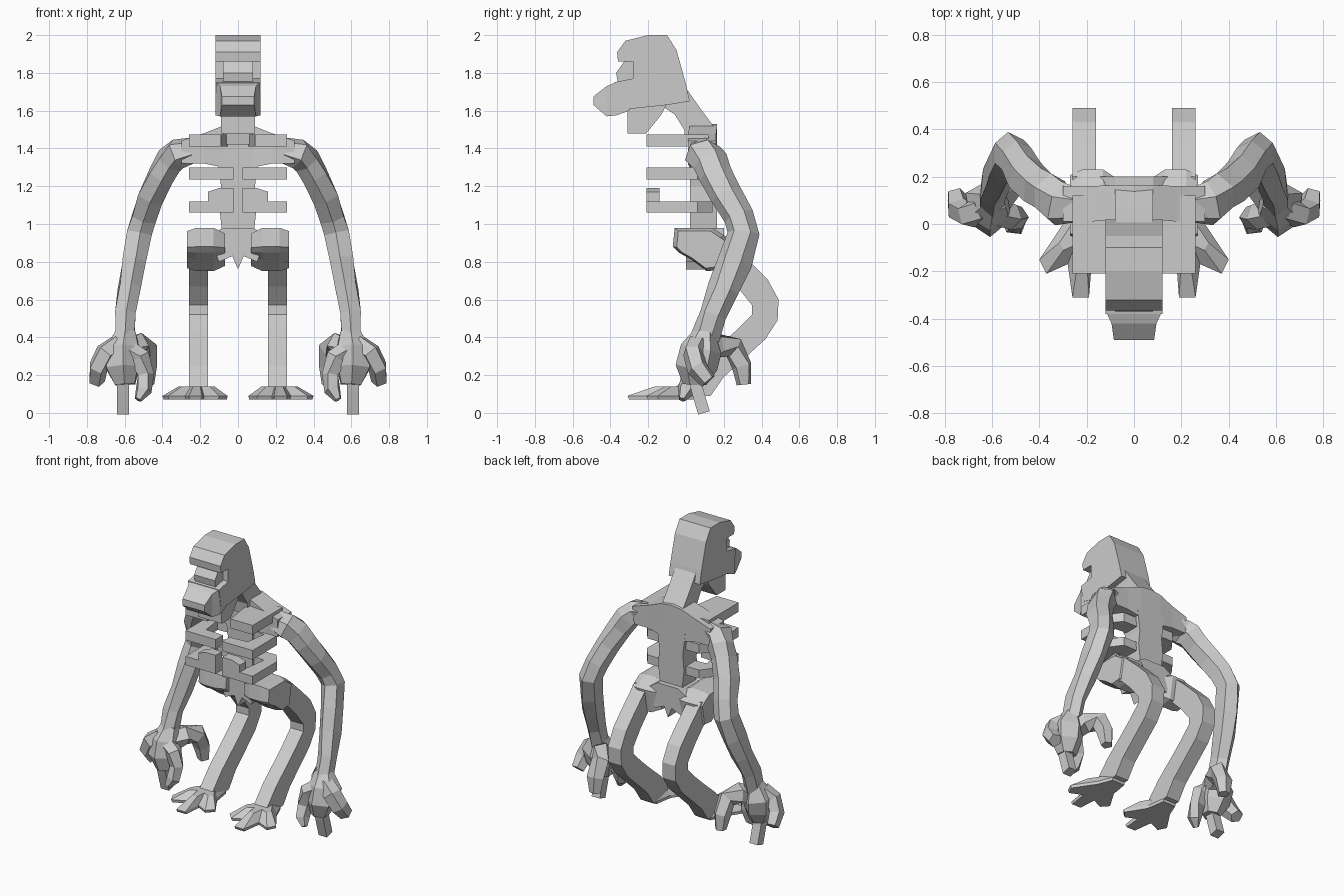
import bpy, bmesh, math, random
from mathutils import Vector

random.seed(4)


def finish(name, bm, mirror):
    bmesh.ops.recalc_face_normals(bm, faces=bm.faces)
    bmesh.ops.triangulate(bm, faces=[f for f in bm.faces if len(f.verts) > 4])
    me = bpy.data.meshes.new(name)
    bm.to_mesh(me)
    bm.free()
    ob = bpy.data.objects.new(name, me)
    bpy.context.collection.objects.link(ob)
    if mirror:
        ob.modifiers.new("mirror", "MIRROR").use_mirror_merge = False
    return ob


def loft(name, rings, mirror=False):
    """Skin a list of equal-length rings of points and cap both ends."""
    bm = bmesh.new()
    vs = [[bm.verts.new(p) for p in r] for r in rings]
    n = len(vs[0])
    for a, b in zip(vs, vs[1:]):
        for i in range(n):
            j = (i + 1) % n
            bm.faces.new((a[i], a[j], b[j], b[i]))
    bm.faces.new(vs[0])
    bm.faces.new(vs[-1])
    return finish(name, bm, mirror)


def side_prism(name, profile, x0, x1, mirror=False):
    """Extrude a (y, z) profile along x."""
    return loft(name, [[(x, y, z) for y, z in profile] for x in (x0, x1)], mirror)


def front_prism(name, profile, y0, y1, mirror=False):
    """Extrude an (x, z) profile along y."""
    return loft(name, [[(x, y, z) for x, z in profile] for y in (y0, y1)], mirror)


def plan_prism(name, profile, z0, z1, mirror=False):
    """Extrude an (x, y) profile along z."""
    return loft(name, [[(x, y, z) for x, y in profile] for z in (z0, z1)], mirror)


def limb(name, path, sides=6, rough=0.1, deep=1.0):
    """Mirrored faceted tube along (x, y, z, radius) points; deep widens it front to back."""
    pts = [Vector(p[:3]) for p in path]
    rings = []
    for i, p in enumerate(pts):
        t = (pts[min(i + 1, len(pts) - 1)] - pts[max(i - 1, 0)]).normalized()
        u = t.cross(Vector((0, 1, 0.3))).normalized()
        v = t.cross(u) * deep
        ring = []
        for k in range(sides):
            a = 2 * math.pi * (k + 0.5) / sides
            r = path[i][3] * (1 + random.uniform(-rough, rough))
            ring.append(p + r * (math.cos(a) * u + math.sin(a) * v))
        rings.append(ring)
    return loft(name, rings, True)


# Head: flat-sided skull with eye notch, brow bridge, tapering snout, jaw
side_prism("skull", [(-.365, 1.91), (-.32, 1.97), (-.2, 2), (-.1, 2), (-.05, 1.92), (0, 1.74),
                     (.02, 1.65), (-.1, 1.63), (-.29, 1.61), (-.36, 1.63), (-.38, 1.75),
                     (-.28, 1.77), (-.28, 1.86), (-.36, 1.86)], -.12, .12)
side_prism("nose_bridge", [(-.36, 1.74), (-.27, 1.74), (-.27, 1.88), (-.32, 1.87), (-.37, 1.80)],
           -.08, .08)
loft("snout", [[(-w, y, a), (w, y, a), (w, y, b), (-w, y, b)]
               for w, y, a, b in ((.118, -.30, 1.60, 1.76), (.118, -.37, 1.575, 1.75),
                                  (.095, -.42, 1.57, 1.73), (.085, -.49, 1.63, 1.675))])
side_prism("jaw", [(-.31, 1.62), (-.31, 1.48), (-.21, 1.48), (-.13, 1.58), (-.1, 1.64)], -.09, .09)

# Neck, shoulder yoke and spine
side_prism("neck", [(-.12, 1.62), (-.05, 1.74), (0, 1.72), (.07, 1.62), (.16, 1.5), (.16, 1.42),
                    (.0, 1.42), (-.01, 1.5), (-.06, 1.58)], -.08, .08)
loft("shoulder_yoke", [[(x, y0, z0), (x, y1, z0), (x, y1, z1), (x, y0, z1)]
                       for x, y0, y1, z0, z1 in ((0, .02, .165, 1.30, 1.53),
                                                 (.08, .02, .165, 1.30, 1.52),
                                                 (.18, .01, .16, 1.32, 1.48),
                                                 (.30, .01, .16, 1.32, 1.44))], True)
front_prism("spine", [(-.08, .92), (.08, .92), (.10, 1.1), (.09, 1.2), (.11, 1.36),
                      (-.11, 1.36), (-.09, 1.2), (-.10, 1.1)], .02, .165)

# Ribs: solid collar plates above two open pairs, the lowest with raised tips
plan_prism("collar_plate", [(.09, -.21), (.26, -.21), (.26, .12), (.04, .12), (.06, -.0)],
           1.41, 1.475, True)
rib = [(.06, .14), (.2, .14), (.26, .06), (.26, -.21), (.025, -.21), (.025, -.13),
       (.16, -.12), (.18, .03), (.06, .04)]
plan_prism("middle_rib", rib, 1.235, 1.30, True)
plan_prism("lower_rib", rib, 1.06, 1.12, True)
front_prism("rib_tip", [(.025, 1.1), (.16, 1.1), (.16, 1.17), (.10, 1.19), (.025, 1.19)],
            -.21, -.14, True)

# Pelvis: central block and tapering hip blocks
front_prism("pelvis", [(-.16, .93), (-.10, .80), (-.03, .83), (0, .76), (.03, .83), (.10, .80),
                       (.16, .93), (.08, .98), (-.08, .98)], 0, .2)
hip = [(-.06, .98), (.14, .98), (.23, .92), (.2, .76), (.11, .75), (.03, .81),
       (-.04, .85), (-.07, .88)]
loft("hip", [[(x, .07 + (y - .07) * s, .86 + (z - .86) * s) for y, z in hip]
             for x, s in ((.07, .75), (.13, 1), (.22, 1), (.27, .85))], True)

# Legs: one bent strap each, from the hip over the rear knee straight down to the foot
side_prism("leg", [(.08, .93), (.2, .93), (.34, .8), (.43, .71), (.49, .6), (.485, .49),
                   (.42, .39), (.31, .29), (.2, .19), (.13, .09), (-.03, .08), (-.05, .14),
                   (.05, .25), (.18, .36), (.27, .44), (.35, .52), (.35, .57), (.27, .67),
                   (.18, .76), (.05, .80)], .16, .26, True)

# Feet: three splayed toes
sole = [(.16, .1), (.26, .1), (.30, 0), (.40, -.15), (.37, -.21), (.28, -.17), (.26, -.31),
        (.19, -.31), (.18, -.18), (.10, -.22), (.055, -.17), (.14, -.03)]
loft("foot", [[(.21 + (x - .21) * s, .01 + (y - .01) * s, z) for x, y in sole]
              for s, z in ((.97, .07), (1, .09), (.55, .14))], True)

# Arms sweep back to the elbow, then forward to the wrist
limb("arm", [(.24, .08, 1.39, .07), (.32, .09, 1.375, .08), (.36, .12, 1.33, .08),
             (.40, .15, 1.26, .075), (.46, .21, 1.15, .075), (.50, .275, 1.04, .07),
             (.525, .305, .95, .07), (.55, .255, .80, .075), (.575, .20, .66, .07),
             (.595, .14, .52, .06), (.60, .10, .40, .06)], 6, .12, 1.2)

# Hands: palm, straight finger, splayed outer finger, front thumb and rear hooked finger
limb("palm", [(.60, .10, .43, .06), (.61, .075, .34, .105), (.605, .055, .24, .10),
              (.60, .05, .15, .06)], 6, .12)
limb("straight_finger", [(.61, .03, .24, .045), (.61, .06, .12, .045), (.61, .095, .0, .045)], 4, 0)
limb("outer_finger", [(.64, .07, .36, .06), (.70, .04, .32, .06), (.74, .06, .24, .055),
                      (.75, .12, .17, .045)], 5)
limb("thumb", [(.58, .05, .33, .06), (.52, .03, .29, .06), (.49, .03, .20, .05),
               (.50, .0, .12, .045), (.53, -.02, .07, .02)], 5)
limb("rear_finger", [(.58, .09, .32, .06), (.53, .17, .36, .065), (.49, .25, .34, .06),
                     (.485, .30, .25, .055), (.485, .31, .15, .04)], 5)
